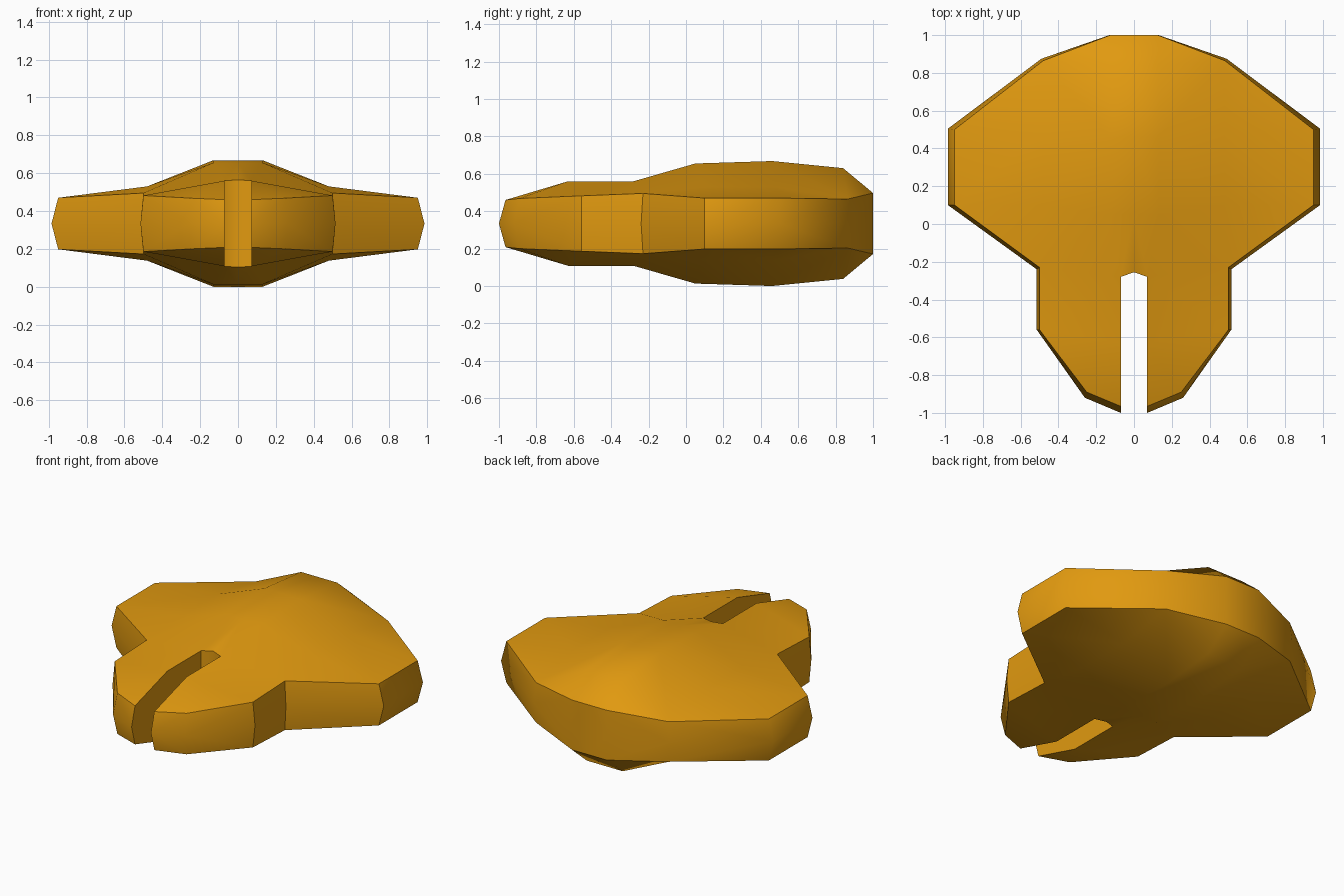
import bpy, bmesh, math

if "Cube" in bpy.data.objects:
    bpy.data.objects.remove(bpy.data.objects["Cube"])

MID = 0.334  # height of the horizontal symmetry plane

# Points of one upper quarter of the body
pts = {
    # upper rim, from the slot round to the back
    'A': (.07, -.965, .46), 'B': (.25, -.89, .468), 'C': (.5, -.56, .482), 'D': (.5, -.23, .495),
    'E': (.95, .1, .47), 'F': (.95, .5, .47), 'G': (.48, .865, .465), 'H': (.125, 1, .497),
    # raised dome
    'P': (.07, -.63, .56), 'Q': (.07, -.28, .56), 'R': (.13, .05, .655), 'S': (.13, .46, .668),
    'T': (.13, .84, .63), 'M': (.48, .1, .53), 'N': (.48, .48, .53),
    # centre line
    'q': (0, -.255, .565), 'r': (0, .05, .655), 's': (0, .46, .668), 't': (0, .84, .63), 'h': (0, 1, .497),
    # widest outline on the mid plane
    'a': (.07, -1, MID), 'b': (.26, -.92, MID), 'c': (.515, -.56, MID), 'd': (.515, -.24, MID),
    'e': (.985, .1, MID), 'f': (.985, .505, MID), 'g': (.49, .875, MID), 'i': (.13, 1, MID),
    'j': (0, 1, MID), 'k': (.07, -.28, MID), 'l': (0, -.255, MID),
}
top = "ABP BCP CDQP DMRQ DEM EFNM MNSR FGN GTSN GHT QRrq RSsr STts THht"
rim = "ABCDEFGHh"
outline = "abcdefgij"
walls = [outline[n] + outline[n + 1] + rim[n + 1] + rim[n] for n in range(8)]
slot = ["APQka", "Qqlk"]

bm = bmesh.new()
vert = {k: bm.verts.new((x, y, z - MID)) for k, (x, y, z) in pts.items()}
for f in top.split() + walls + slot:
    bm.faces.new([vert[c] for c in f]).smooth = True
bmesh.ops.recalc_face_normals(bm, faces=bm.faces[:])
bm.faces.ensure_lookup_table()
if bm.faces[0].normal.z < 0:
    bmesh.ops.reverse_faces(bm, faces=bm.faces[:])

# Crisp corners, except the rounded wall around the back
for e in bm.edges:
    if len(e.link_faces) == 2:
        p, q = e.verts[0].co, e.verts[1].co
        upright = abs(p.z - q.z) > .1 and min(abs(p.z), abs(q.z)) < .01
        back_wall = upright and p.y > .45
        e.smooth = back_wall or e.calc_face_angle() < math.radians(36)

me = bpy.data.meshes.new("slotted_body")
bm.to_mesh(me)
bm.free()
body = bpy.data.objects.new("slotted_body", me)
bpy.context.collection.objects.link(body)
body.location.z = MID

# Mirror left-right and top-bottom
mir = body.modifiers.new("mirror", 'MIRROR')
mir.use_axis = (True, False, True)
mir.use_clip = True
mir.merge_threshold = .001

mat = bpy.data.materials.new("amber")
mat.diffuse_color = (.75, .32, .005, 1)
mat.use_nodes = True
mat.node_tree.nodes["Principled BSDF"].inputs["Base Color"].default_value = mat.diffuse_color
me.materials.append(mat)
